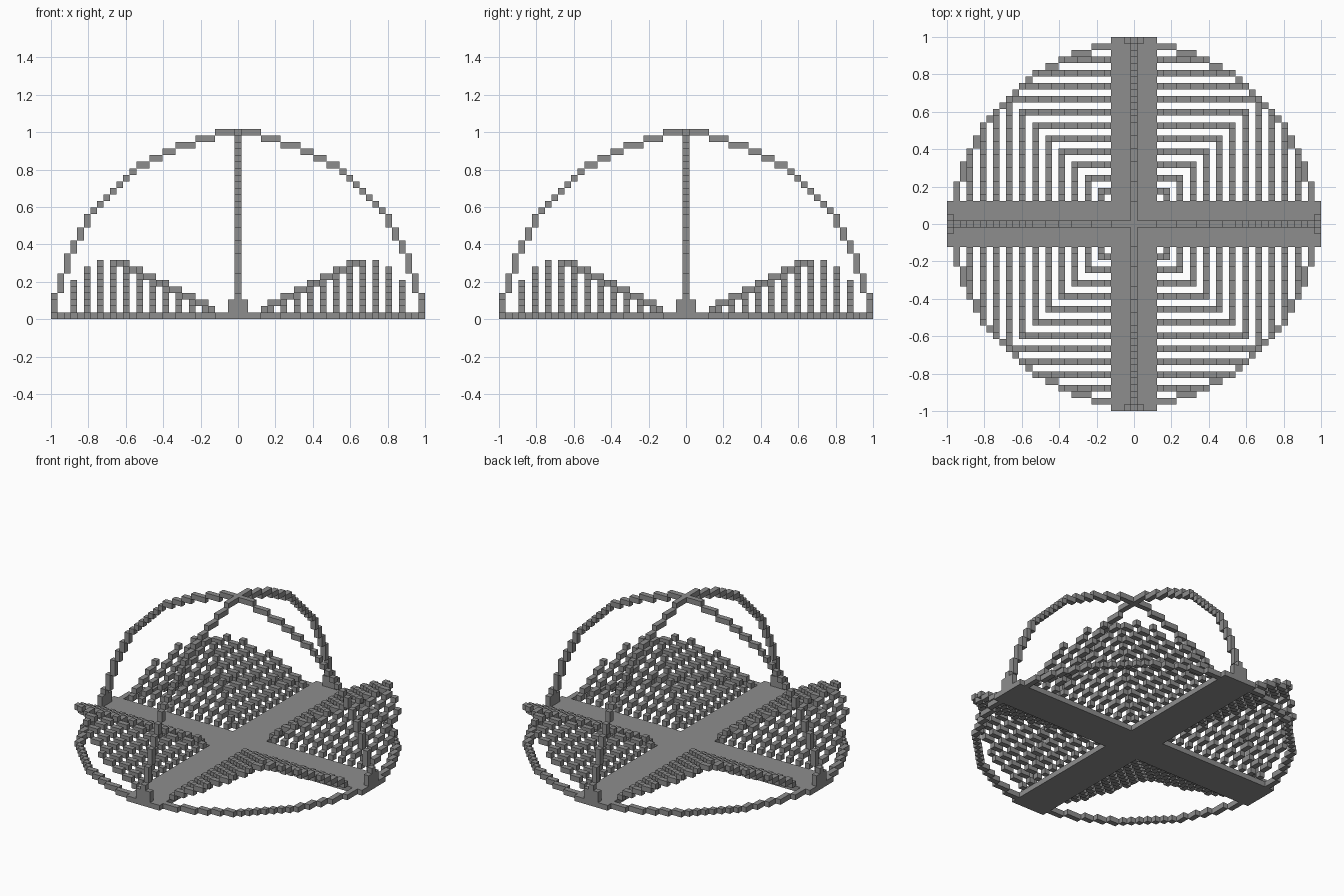
import bpy
import bmesh
from mathutils import Vector

default = bpy.data.objects.get("Cube")
if default:
    bpy.data.objects.remove(default, do_unlink=True)

R = 28                  # radius in blocks
S = 2 / (2 * R + 1)     # size of one block
HALF = 3                # half width of the floor arms, in blocks

stone = bpy.data.materials.new("grey stone")
stone.use_nodes = True
grey = (0.27, 0.27, 0.27, 1)
stone.diffuse_color = grey
bsdf = next(n for n in stone.node_tree.nodes if n.type == 'BSDF_PRINCIPLED')
bsdf.inputs["Base Color"].default_value = grey
bsdf.inputs["Roughness"].default_value = 0.9


def build(name, cells):
    """Make one object of unit blocks, leaving out faces between neighbours."""
    cells = set(cells)
    bm = bmesh.new()
    for cell in cells:
        centre = Vector((cell[0], cell[1], cell[2] + 0.5))
        for axis in range(3):
            for sign in (-1, 1):
                step = [0, 0, 0]
                step[axis] = sign
                if tuple(c + d for c, d in zip(cell, step)) in cells:
                    continue
                n = Vector(step)
                u = Vector([float(i == (axis + 1) % 3) for i in range(3)])
                v = n.cross(u)
                mid = centre + n / 2
                corners = ((-1, -1), (1, -1), (1, 1), (-1, 1))
                bm.faces.new([bm.verts.new((mid + (u * a + v * b) / 2) * S)
                              for a, b in corners])
    bmesh.ops.remove_doubles(bm, verts=bm.verts, dist=S / 100)
    mesh = bpy.data.meshes.new(name)
    bm.to_mesh(mesh)
    bm.free()
    mesh.materials.append(stone)
    obj = bpy.data.objects.new(name, mesh)
    bpy.context.collection.objects.link(obj)
    return obj


# Stepped octant of the circle: run lengths from the rim inwards
octant = []
along = 0
for level, run in enumerate((4, 3, 3, 2, 2, 2, 1, 1, 1, 1)):
    octant += [(R - level, along + i) for i in range(run)]
    along += run
quarter = set(octant) | {(b, a) for a, b in octant}
circle = {(a * p, b * q) for a, b in quarter for p in (-1, 1) for q in (-1, 1)}

# Cross-shaped floor
span = range(-R, R + 1)
build("floor_cross", [(x, y, 0) for x in span for y in span
                      if min(abs(x), abs(y)) <= HALF])

# Ground ring between the arms
build("base_ring", [(x, y, 0) for x, y in circle if min(abs(x), abs(y)) > HALF])

# Two crossing arches
build("arch_across", [(a, 0, b) for a, b in circle if b > 0])
build("arch_along", [(0, a, b) for a, b in circle if b > 0 and a != 0])

# Feet that brace the arches at the arm ends
feet = []
for side in (-R, R):
    for offset in (-1, 1):
        for z in (1, 2):
            feet += [(side, offset, z), (offset, side, z)]
build("arch_feet", feet)

# Nested corner ribs, climbing in steps towards the diagonal
ribs = set()
for k in range(HALF + 2, R - 2, 2):
    rim = max(b for a, b in quarter if a == k)
    end = min(k, rim, 18) if k >= 19 else k
    for i in range(HALF + 1, end + 1):
        ribs |= {(k, i, (i - 1) // 2), (i, k, (i - 1) // 2)}
for depth, p in (("front", -1), ("back", 1)):
    for side, q in (("right", -1), ("left", 1)):
        build(f"{depth}_{side}_ribs", [(x * q, y * p, z) for x, y, z in ribs])
